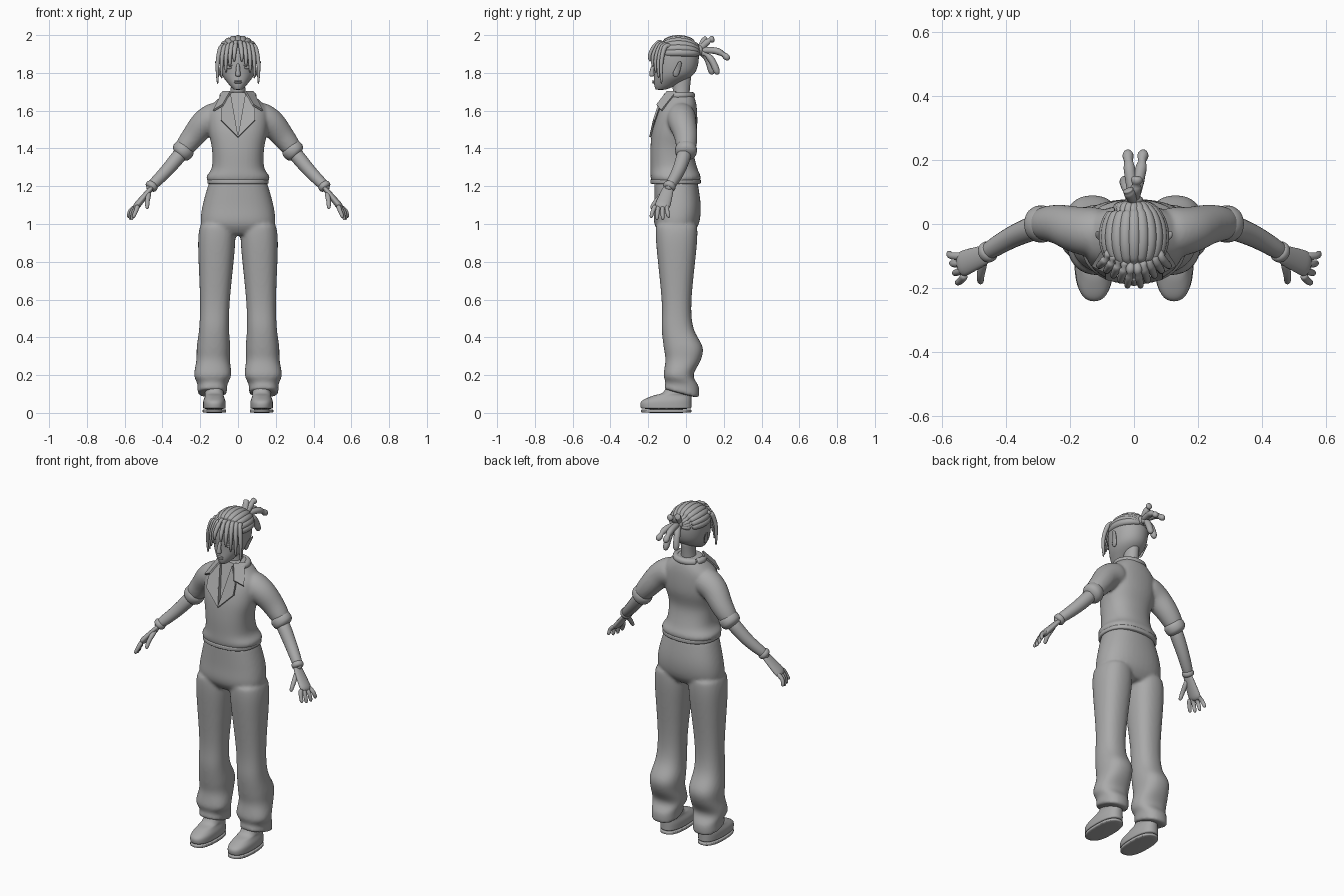
import bpy, bmesh, math
from mathutils import Vector

cube = bpy.data.objects.get("Cube")
if cube:
    bpy.data.objects.remove(cube)

colour = (0.4, 0.4, 0.4, 1)
grey = bpy.data.materials.new("plain grey")
grey.use_nodes = True
grey.diffuse_color = colour
shader = next(node for node in grey.node_tree.nodes if node.type == 'BSDF_PRINCIPLED')
shader.inputs["Base Color"].default_value = colour


def spline(rows, steps=4):
    """Smooth curve through rows of numbers of any width."""
    rows = [rows[0], *rows, rows[-1]]
    result = []
    for before, start, end, after in zip(rows, rows[1:], rows[2:], rows[3:]):
        for step in range(steps):
            t = step / steps
            result.append([b + t * (c - a + t * (2 * a - 5 * b + 4 * c - d
                                                 + t * (3 * (b - c) + d - a))) / 2
                           for a, b, c, d in zip(before, start, end, after)])
    result.append(list(rows[-1]))
    return result


def oval(sides, boxy):
    """Unit superellipse; boxy under one squares it off."""
    for i in range(sides):
        angle = math.tau * i / sides
        c, s = math.cos(angle), math.sin(angle)
        yield math.copysign(abs(c) ** boxy, c), math.copysign(abs(s) ** boxy, s)


def skin(bm, rings):
    """Bridge rings of points with quads and close both ends."""
    loops = [[bm.verts.new(point) for point in ring] for ring in rings]
    for low, high in zip(loops, loops[1:]):
        for i in range(len(low)):
            bm.faces.new((low[i - 1], low[i], high[i], high[i - 1]))
    bm.faces.new(loops[0])
    bm.faces.new(loops[-1])


def stack(bm, rows, boxy=0.85, centre=lambda z: 0, tilt=lambda z: 0):
    """Level rings from rows of height, half width, front and back."""
    rings = []
    for z, width, front, back in spline(rows):
        middle, depth = (front + back) / 2, (back - front) / 2
        rings.append([(centre(z) + width * c, middle + depth * s, z + tilt(z) * depth * s)
                      for c, s in oval(20, boxy)])
    skin(bm, rings)


def limb(bm, path, start, end, flat=1, ends=8, sides=10):
    """Tapered tube along a path; a higher ends value gives blunter ends."""
    points = [Vector(p) for p in spline(path)]
    last = len(points) - 1
    rings = []
    for i, point in enumerate(points):
        along = (points[min(i + 1, last)] - points[max(i - 1, 0)]).normalized()
        hint = Vector((0, 1, 0)) if abs(along.y) < 0.8 else Vector((1, 0, 0))
        wide = (hint - along * hint.dot(along)).normalized()
        thin = along.cross(wide) * flat
        t = i / last
        radius = (start + (end - start) * t) * max(0.2, 1 - abs(2 * t - 1) ** ends) ** 0.5
        rings.append([point + (wide * c + thin * s) * radius for c, s in oval(sides, 1)])
    skin(bm, rings)


def finish(name, bm, mirror=False, subdivide=True, voxel=0, thick=0, smooth=True):
    """Turn the bmesh into a named object with its modifiers."""
    bmesh.ops.recalc_face_normals(bm, faces=bm.faces)
    mesh = bpy.data.meshes.new(name)
    bm.to_mesh(mesh)
    bm.free()
    mesh.materials.append(grey)
    for face in mesh.polygons:
        face.use_smooth = smooth
    thing = bpy.data.objects.new(name, mesh)
    bpy.context.scene.collection.objects.link(thing)
    if mirror:
        thing.modifiers.new("mirror", 'MIRROR').use_mirror_merge = False
    if thick:
        solid = thing.modifiers.new("thickness", 'SOLIDIFY')
        solid.thickness, solid.offset = thick, 0
    if subdivide:
        thing.modifiers.new("round", 'SUBSURF').levels = 1
    if voxel:
        join = thing.modifiers.new("join", 'REMESH')
        join.mode, join.voxel_size, join.use_smooth_shade = 'VOXEL', voxel, True
        thing.modifiers.new("relax", 'SMOOTH').iterations = 6
    return thing


def make_stack(name, rows, mirror=False, **shape):
    bm = bmesh.new()
    stack(bm, rows, **shape)
    return finish(name, bm, mirror)


def make_limb(name, path, start, end, mirror=True, **shape):
    bm = bmesh.new()
    limb(bm, path, start, end, **shape)
    return finish(name, bm, mirror)


def make_ball(name, place, size, mirror=True):
    bm = bmesh.new()
    bmesh.ops.create_uvsphere(bm, u_segments=16, v_segments=10, radius=1)
    bmesh.ops.scale(bm, vec=size, verts=bm.verts)
    bmesh.ops.translate(bm, vec=place, verts=bm.verts)
    return finish(name, bm, mirror, subdivide=False)


# Trousers: hips and two baggy legs with slanted hems, fused together
bm = bmesh.new()
stack(bm, [(1.24, .15, -.17, .06), (1.1, .19, -.17, .08), (1, .2, -.17, .07), (.94, .17, -.13, .03)])
for side in (1, -1):
    stack(bm, [(1, .09, -.16, .06), (.9, .1, -.16, .06), (.6, .08, -.13, .03),
               (.45, .08, -.13, .04), (.35, .09, -.12, .09), (.28, .09, -.11, .08),
               (.2, .1, -.12, .04), (.15, .08, -.11, .07), (.1, .08, -.12, .07)],
          centre=lambda z: side * (.14 - .03 * z), tilt=lambda z: -2.7 * max(0, .2 - z))
finish("trousers", bm, voxel=.009)

# Shoes with soles
foot = dict(mirror=True, boxy=.8, centre=lambda z: .125)
make_stack("shoe", [(.02, .06, -.24, .03), (.06, .06, -.24, .03), (.09, .05, -.18, .03),
                    (.11, .05, -.12, .03), (.18, .04, -.09, .02)], **foot)
make_stack("sole", [(z, .063, -.24, .03) for z in (0, .02)], **foot)

# Shirt: body and sleeves fused together
bm = bmesh.new()
stack(bm, [(1.22, .16, -.18, .07), (1.25, .17, -.19, .08), (1.3, .14, -.19, .06),
           (1.4, .14, -.19, .04), (1.5, .16, -.18, .06), (1.6, .16, -.15, .06),
           (1.66, .11, -.12, .05), (1.7, .06, -.1, .03)])
for side in (1, -1):
    limb(bm, [(side * x, y, z) for x, y, z in (
        (.08, -.03, 1.58), (.17, -.02, 1.54), (.24, 0, 1.46), (.31, 0, 1.37))], .09, .05, sides=14)
shirt = finish("shirt", bm, voxel=.008)
make_stack("shirt_hem", [(z, .165, -.19, .08) for z in (1.21, 1.24)])

# Open neckline cut out of the shirt front
bm = bmesh.new()
for low, high in ((-.3, -.3), (-.17, -.08)):
    for corner in ((0, low, 1.46), (.05, high, 1.73), (-.05, high, 1.73)):
        bm.verts.new(corner)
bmesh.ops.convex_hull(bm, input=bm.verts)
cutter = finish("neckline_cutter", bm, subdivide=False, smooth=False)
cutter.hide_render = cutter.hide_viewport = True
neckline = shirt.modifiers.new("neckline", 'BOOLEAN')
neckline.operation, neckline.object = 'DIFFERENCE', cutter

# Collar wings, lapels and the roll behind the neck
for name, corners in (
        ("collar_wing", ((.04, -.1, 1.7), (.08, -.05, 1.7), (.13, -.13, 1.6), (.08, -.155, 1.63))),
        ("lapel", ((.04, -.11, 1.69), (.09, -.15, 1.61), (.09, -.17, 1.55), (0, -.19, 1.46)))):
    bm = bmesh.new()
    bm.faces.new([bm.verts.new(corner) for corner in corners])
    finish(name, bm, mirror=True, subdivide=False, thick=.01, smooth=False)
arc = [math.radians(angle) for angle in range(-40, 221, 20)]
make_limb("collar_roll", [(.08 * math.cos(a), .07 * math.sin(a) - .04, 1.68) for a in arc],
          .02, .02, mirror=False)

# Forearms, rolled cuffs and wrist bands
make_limb("rolled_cuff", [(.26, 0, 1.42), (.32, 0, 1.36)], .06, .06, sides=14)
make_limb("forearm", [(.28, 0, 1.4), (.38, -.04, 1.28), (.48, -.1, 1.18)], .045, .028)
make_limb("wrist_band", [(.445, -.08, 1.215), (.47, -.095, 1.185)], .036, .036)

# Hands with four fingers and a thumb
make_limb("palm", [(.45, -.09, 1.2), (.5, -.11, 1.14), (.55, -.13, 1.08)], .03, .048, flat=.45)
for i in range(4):
    reach = math.sin(math.pi * (i + 1) / 5)
    make_limb("finger_%d" % (i + 1), [
        (.53, -.1 - .02 * i, 1.1), (.57 - .01 * i, -.1 - .025 * i, 1.07),
        (.58 - .008 * i, -.09 - .032 * i, 1.05 - .03 * reach)], .014, .01)
make_limb("thumb", [(.47, -.11, 1.17), (.48, -.16, 1.12), (.48, -.185, 1.08)], .016, .01)

# Neck and head
make_stack("neck", [(1.6, .06, -.08, .02), (1.7, .04, -.07, .02), (1.79, .04, -.08, .03)], boxy=1)
make_stack("head", [(1.71, .02, -.16, -.11), (1.74, .05, -.17, -.04), (1.8, .09, -.17, .05),
                    (1.9, .1, -.17, .07), (1.96, .08, -.13, .04), (1.99, .03, -.08, 0)], boxy=.95)

# Face details and ears
make_ball("eye", (.045, -.155, 1.83), (.02, .01, .01))
make_ball("upper_eyelid", (.045, -.156, 1.84), (.024, .012, .005))
make_ball("eyebrow", (.047, -.157, 1.86), (.024, .01, .004))
make_ball("upper_lip", (0, -.17, 1.757), (.02, .01, .004), mirror=False)
make_ball("lower_lip", (0, -.17, 1.748), (.02, .01, .005), mirror=False)
make_limb("nose", [(0, -.17, 1.85), (0, -.18, 1.81), (0, -.18, 1.78)], .008, .017, mirror=False)
make_limb("ear", [(.09, -.06, 1.78), (.105, -.04, 1.83), (.12, -.03, 1.86)], .02, .01, flat=.4)

# Hair locks swept from the hairline back to the tie
bm = bmesh.new()
for k in range(-5, 6):
    roll = math.radians(17 * k)
    path = []
    for turn in range(20, 171, 30):
        t = math.radians(turn)
        lift = math.sin(t)
        path.append((.09 * lift * math.sin(roll), -.04 - .11 * math.cos(t),
                     1.9 + .08 * lift * math.cos(roll)))
    limb(bm, path, .022, .022, ends=3)
finish("swept_hair", bm)

# Fringe locks, rolled up at the hairline and hanging over the face
bm = bmesh.new()
for side in (1, -1):
    for i in range(5):
        root, tip = side * (.01 + .016 * i), side * (.02 + .022 * i)
        edge, face = .01 * i, .015 * i - .19
        limb(bm, [(root, edge - .12, 1.95 - edge / 3), (root * 1.2, edge - .15, 1.96 - edge / 2),
                  (tip, face, 1.9 - edge), (tip, face, 1.86 - 3 * edge)], .018, .008, ends=4)
finish("fringe", bm)

# Hair tie and tail locks
make_limb("hair_tie", [(0, .06, 1.92), (0, .09, 1.92)], .03, .03, mirror=False)
bm = bmesh.new()
for x, y, z in ((.03, .23, 1.87), (-.02, .23, 1.87), (.02, .17, 1.79),
                (-.03, .14, 1.79), (.01, .15, 1.98), (-.02, .11, 1.98)):
    limb(bm, [(0, .07, 1.92), (x * .7, .03 + y * .6, (z + 1.94) / 2 + .01), (x, y, z)], .018, .02)
finish("ponytail", bm)
